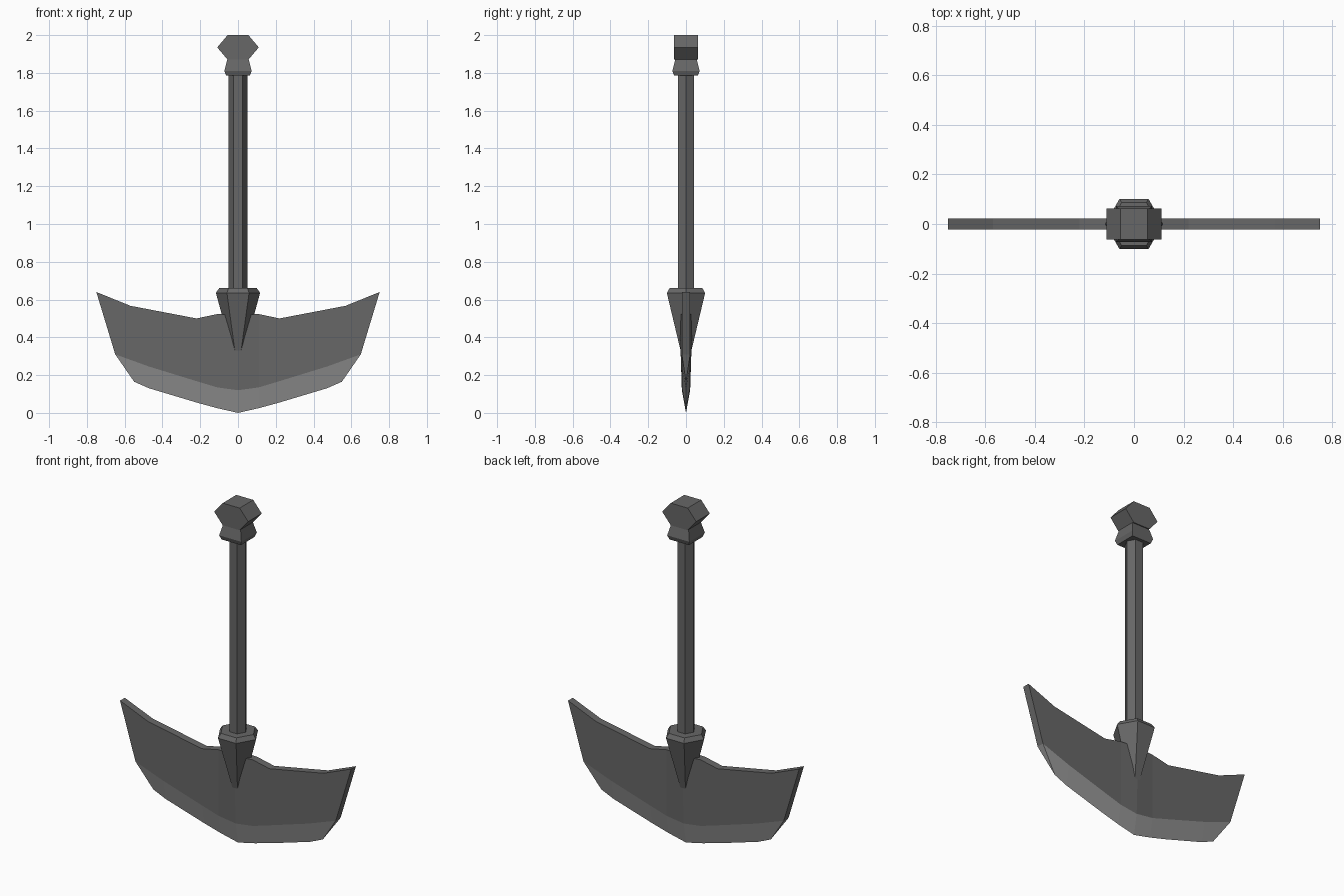
import bpy, bmesh, math

if "Cube" in bpy.data.objects:
    bpy.data.objects.remove(bpy.data.objects["Cube"])


def material(name, v):
    m = bpy.data.materials.new(name)
    m.diffuse_color = (v, v, v, 1)
    m.use_nodes = True
    m.node_tree.nodes["Principled BSDF"].inputs["Base Color"].default_value = m.diffuse_color
    return m


dark = material("dark steel", 0.135)
light = material("sharpened steel", 0.29)


def finish(name, bm, mats):
    bmesh.ops.remove_doubles(bm, verts=bm.verts, dist=0.0005)
    bmesh.ops.recalc_face_normals(bm, faces=bm.faces)
    me = bpy.data.meshes.new(name)
    bm.to_mesh(me)
    bm.free()
    for m in mats:
        me.materials.append(m)
    ob = bpy.data.objects.new(name, me)
    bpy.context.collection.objects.link(ob)
    return ob


def stack(name, sides, levels, turn=0.0):
    """Solid of regular polygon rings, levels = (z, radius)."""
    bm = bmesh.new()
    rings = []
    for z, r in levels:
        rings.append([bm.verts.new((r * math.cos(turn + math.tau * i / sides),
                                    r * math.sin(turn + math.tau * i / sides), z))
                      for i in range(sides)])
    for a, b in zip(rings, rings[1:]):
        for i in range(sides):
            j = (i + 1) % sides
            bm.faces.new((a[i], a[j], b[j], b[i]))
    bm.faces.new(rings[0])
    bm.faces.new(rings[-1])
    return finish(name, bm, [dark])


# Hexagonal shaft and the tapered socket gripping the blade
stack("shaft", 6, [(0.62, 0.05), (1.80, 0.05)])
stack("blade_socket", 6, [(0.30, 0.025), (0.635, 0.117), (0.66, 0.10)])

# Square neck below the pommel
d = math.sqrt(2)
stack("pommel_neck", 4, [(1.785, 0.063 * d), (1.81, 0.072 * d), (1.875, 0.056 * d)], math.pi / 4)

# Pommel: hexagonal prism lying along y
bm = bmesh.new()
outline = [(-0.11, 1.935), (-0.055, 2.0), (0.055, 2.0), (0.11, 1.935), (0.055, 1.87), (-0.055, 1.87)]
face = bm.faces.new([bm.verts.new((x, -0.063, z)) for x, z in outline])
new = bmesh.ops.extrude_face_region(bm, geom=[face])["geom"]
bmesh.ops.translate(bm, vec=(0, 0.126, 0), verts=[v for v in new if isinstance(v, bmesh.types.BMVert)])
bm.faces.new([v for v in face.verts]) if not face.is_valid else None
finish("pommel", bm, [dark])

# Blade: right half from top, bevel and cutting-edge lines, mirrored to the left
top = [(0, 0.52), (0.11, 0.523), (0.22, 0.50), (0.57, 0.567), (0.75, 0.64)]
mid = [(0, 0.12), (0.11, 0.135), (0.22, 0.168), (0.47, 0.245), (0.65, 0.31)]
edge = [(0, 0.0), (0.11, 0.025), (0.22, 0.055), (0.47, 0.13), (0.55, 0.165)]
T = 0.022
bm = bmesh.new()
for sx in (-1, 1):
    def row(pts, y, y0):
        return [bm.verts.new((sx * x, y0 if i == 0 else y, z)) for i, (x, z) in enumerate(pts)]
    tf, tb = row(top, -T, -0.035), row(top, T, 0.035)
    mf, mb = row(mid, -T, -T), row(mid, T, T)
    e = row(edge, 0, 0)
    for i in range(4):
        j = i + 1
        for a, b in ((tf, mf), (tb, mb), (tf, tb)):
            bm.faces.new((a[i], a[j], b[j], b[i]))
        for a in (mf, mb):
            bm.faces.new((a[i], a[j], e[j], e[i])).material_index = 1
    bm.faces.new((tf[4], tb[4], mb[4], mf[4]))
    bm.faces.new((mf[4], mb[4], e[4])).material_index = 1
finish("blade", bm, [dark, light])
